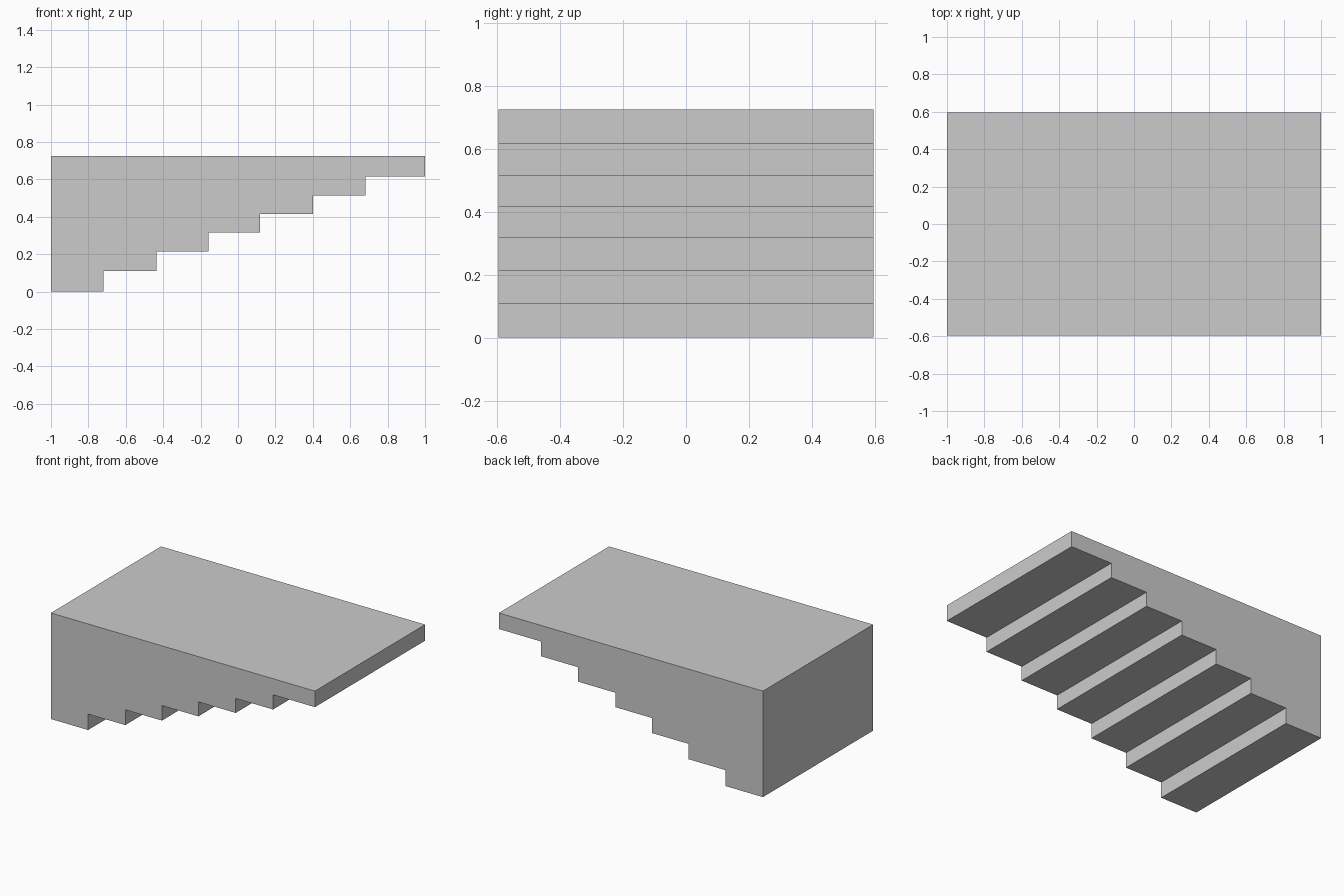
import bpy
import bmesh

if "Cube" in bpy.data.objects:
    bpy.data.objects.remove(bpy.data.objects["Cube"])

HALF_DEPTH = 0.596
TOP = 0.726

# Outer edge (x) and underside height (z) of each step, lowest first
steps = [(-0.718, 0.0), (-0.436, 0.109), (-0.159, 0.214), (0.117, 0.317),
         (0.400, 0.416), (0.682, 0.515), (1.0, 0.616)]

# Side profile: flat top, straight back wall, stepped underside
profile = [(-1.0, TOP), (-1.0, 0.0)]
for i, (x, z) in enumerate(steps):
    profile.append((x, z))
    profile.append((x, steps[i + 1][1] if i + 1 < len(steps) else TOP))

# Extrude the profile across the full width
bm = bmesh.new()
side = bm.faces.new([bm.verts.new((x, -HALF_DEPTH, z)) for x, z in profile])
result = bmesh.ops.extrude_face_region(bm, geom=[side], use_keep_orig=True)
moved = [g for g in result["geom"] if isinstance(g, bmesh.types.BMVert)]
bmesh.ops.translate(bm, verts=moved, vec=(0, 2 * HALF_DEPTH, 0))
bmesh.ops.recalc_face_normals(bm, faces=bm.faces)

mesh = bpy.data.meshes.new("inverted_stairs")
bm.to_mesh(mesh)
bm.free()
bpy.context.collection.objects.link(bpy.data.objects.new("inverted_stairs", mesh))
